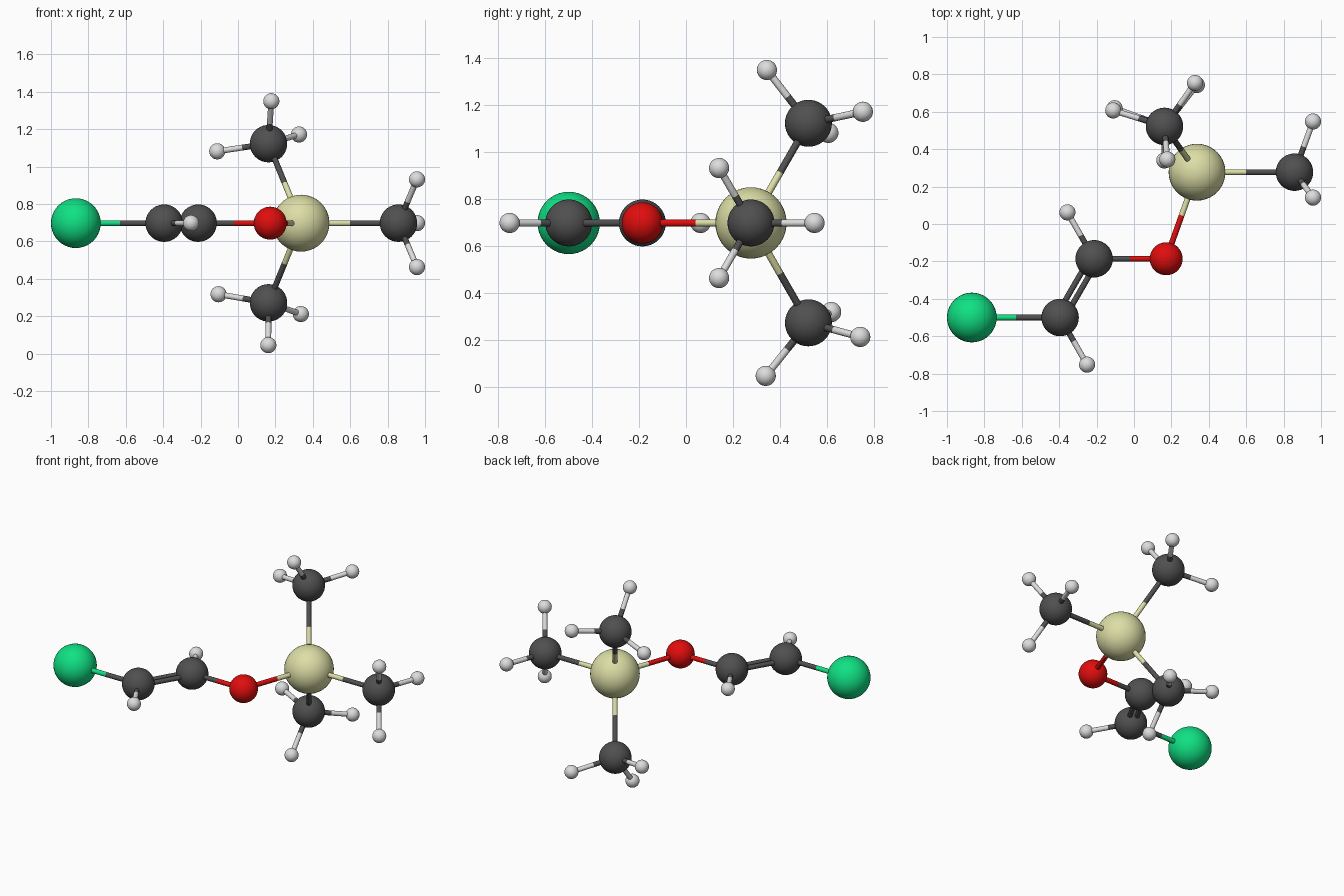
import bpy
from mathutils import Vector

cube = bpy.data.objects.get("Cube")
if cube:
    bpy.data.objects.remove(cube, do_unlink=True)


def material(name, r, g, b):
    m = bpy.data.materials.new(name)
    m.use_nodes = True
    m.diffuse_color = (r, g, b, 1)
    m.node_tree.nodes["Principled BSDF"].inputs["Base Color"].default_value = (r, g, b, 1)
    return m


# Element -> (radius, material)
KINDS = {
    "chlorine": (0.133, material("bright green", 0.005, 0.75, 0.23)),
    "carbon": (0.1, material("dark grey", 0.08, 0.08, 0.08)),
    "oxygen": (0.088, material("red", 0.75, 0.004, 0.004)),
    "silicon": (0.152, material("pale khaki", 0.72, 0.73, 0.38)),
    "hydrogen": (0.043, material("light grey", 0.72, 0.72, 0.72)),
}
MID = 0.698     # height of the flat chain
BOND = 0.0155   # bond radius

# Atom name -> (element, position)
ATOMS = {
    "chlorine": ("chlorine", (-0.867, -0.5, MID)),
    "chain_carbon_outer": ("carbon", (-0.395, -0.5, MID)),
    "chain_carbon_inner": ("carbon", (-0.213, -0.186, MID)),
    "oxygen": ("oxygen", (0.172, -0.186, MID)),
    "silicon": ("silicon", (0.337, 0.277, MID)),
    "side_carbon": ("carbon", (0.858, 0.277, MID)),
    "upper_carbon": ("carbon", (0.163, 0.522, 1.123)),
    "lower_carbon": ("carbon", (0.163, 0.522, 0.272)),
}

# Hydrogens grouped by the carbon that carries them
HYDROGENS = {
    "chain_carbon_outer": [(-0.251, -0.752, MID)],
    "chain_carbon_inner": [(-0.356, 0.062, MID)],
    "side_carbon": [(0.957, 0.548, MID), (0.957, 0.141, 0.932), (0.957, 0.141, 0.463)],
    "upper_carbon": [(0.178, 0.345, 1.35), (0.326, 0.754, 1.172), (-0.111, 0.607, 1.082)],
    "lower_carbon": [(0.162, 0.34, 0.046), (0.336, 0.743, 0.212), (-0.104, 0.619, 0.318)],
}

# Bonded pairs, with the number of parallel sticks
BONDS = [
    ("chlorine", "chain_carbon_outer", 1),
    ("chain_carbon_outer", "chain_carbon_inner", 2),
    ("chain_carbon_inner", "oxygen", 1),
    ("oxygen", "silicon", 1),
    ("silicon", "side_carbon", 1),
    ("silicon", "upper_carbon", 1),
    ("silicon", "lower_carbon", 1),
]
for parent, places in HYDROGENS.items():
    for i, place in enumerate(places):
        name = f"{parent}_hydrogen_{i + 1}"
        ATOMS[name] = ("hydrogen", place)
        BONDS.append((parent, name, 1))


def finish(name, mat):
    ob = bpy.context.object
    ob.name = name
    ob.data.materials.append(mat)
    bpy.ops.object.shade_smooth_by_angle()


def stick(name, start, end, mat):
    axis = end - start
    bpy.ops.mesh.primitive_cylinder_add(
        vertices=16, radius=BOND, depth=axis.length, location=(start + end) / 2,
        rotation=axis.to_track_quat("Z", "Y").to_euler())
    finish(name, mat)


# Atoms
for name, (kind, place) in ATOMS.items():
    radius, mat = KINDS[kind]
    bpy.ops.mesh.primitive_uv_sphere_add(segments=40, ring_count=20, radius=radius, location=place)
    finish(name + "_atom", mat)

# Bonds: each half takes the colour of its own atom
for a, b, count in BONDS:
    pa, pb = Vector(ATOMS[a][1]), Vector(ATOMS[b][1])
    sideways = (pb - pa).cross(Vector((0, 0, 1))).normalized()
    for k in range(count):
        shift = sideways * (k - (count - 1) / 2) * 0.044
        middle = (pa + pb) / 2 + shift
        for end, place in ((a, pa), (b, pb)):
            stick(f"{a}_to_{b}_bond", place + shift, middle, KINDS[ATOMS[end][0]][1])
